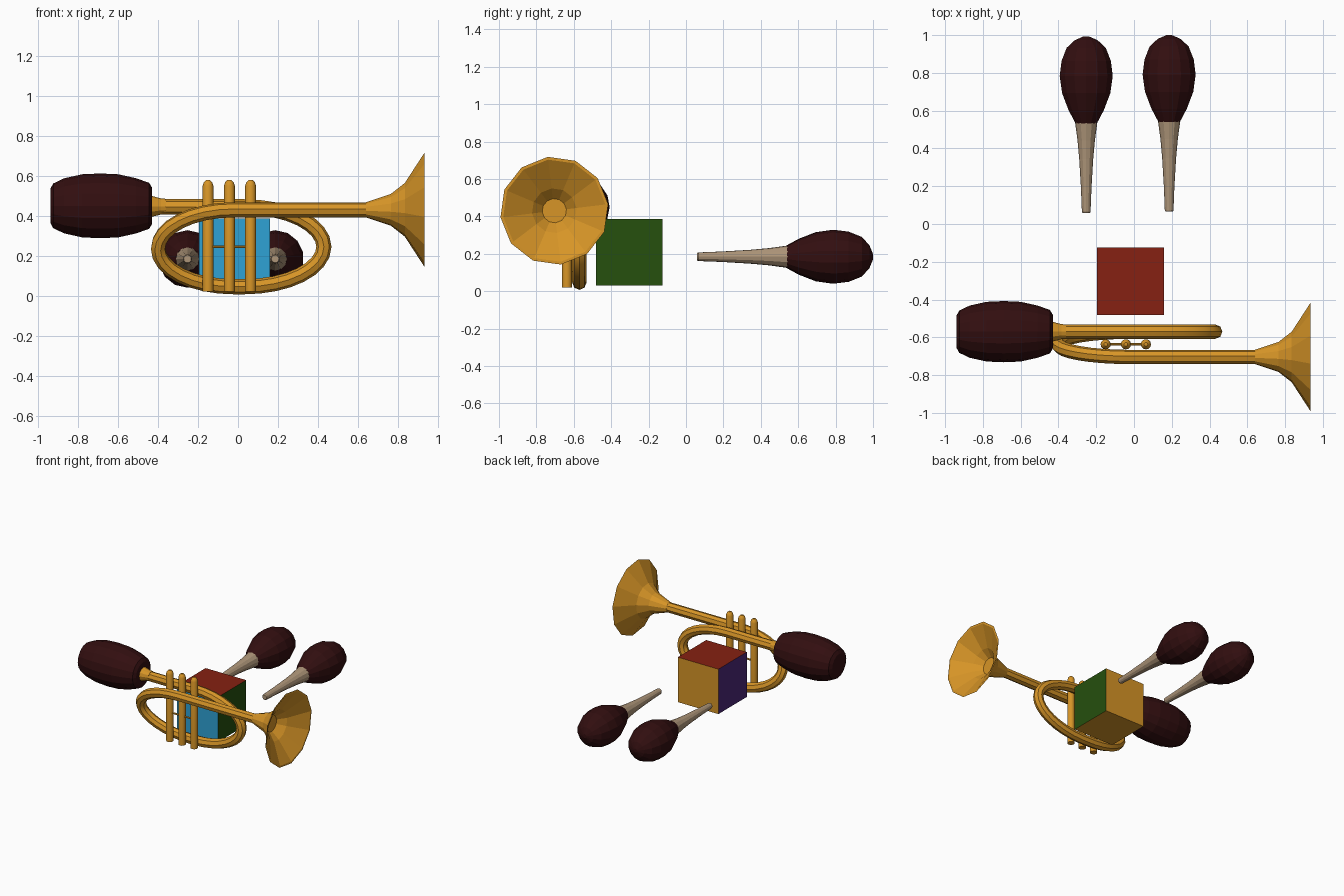
import bpy, bmesh
from math import sin, cos, pi, radians
from mathutils import Vector

if "Cube" in bpy.data.objects:
    bpy.data.objects.remove(bpy.data.objects["Cube"], do_unlink=True)


def material(name, r, g, b):
    m = bpy.data.materials.new(name)
    m.use_nodes = True
    m.diffuse_color = (r, g, b, 1)
    m.node_tree.nodes["Principled BSDF"].inputs["Base Color"].default_value = (r, g, b, 1)
    return m


gold = material("gold", .68, .30, .02)
maroon = material("dark maroon", .032, .0045, .005)
tan = material("tan wood", .42, .30, .19)
blue = material("blue", .028, .36, .66)
green = material("green", .019, .08, .004)
red = material("red", .24, .015, .006)
purple = material("purple", .07, .02, .19)


def add_object(name, mesh, mats, smooth=False):
    for m in mats:
        mesh.materials.append(m)
    ob = bpy.data.objects.new(name, mesh)
    bpy.context.collection.objects.link(ob)
    if smooth:
        bpy.ops.object.select_all(action='DESELECT')
        ob.select_set(True)
        bpy.context.view_layer.objects.active = ob
        bpy.ops.object.shade_smooth_by_angle(angle=radians(40))
    return ob


def lathe(name, profile, axis, origin, mat, sides=12, turn=0.0, smooth=False):
    """Revolve (distance, radius) pairs about an axis and cap both ends."""
    bm = bmesh.new()
    a = "xyz".index(axis)
    rings = []
    for d, r in profile:
        ring = []
        for i in range(sides):
            t = turn + 2 * pi * i / sides
            p = Vector(origin)
            p[a] += d
            p[(a + 1) % 3] += r * cos(t)
            p[(a + 2) % 3] += r * sin(t)
            ring.append(bm.verts.new(p))
        rings.append(ring)
    for lo, hi in zip(rings, rings[1:]):
        for i in range(sides):
            j = (i + 1) % sides
            bm.faces.new((lo[i], lo[j], hi[j], hi[i]))
    bm.faces.new(rings[0])
    bm.faces.new(rings[-1])
    bmesh.ops.recalc_face_normals(bm, faces=bm.faces)
    me = bpy.data.meshes.new(name)
    bm.to_mesh(me)
    bm.free()
    return add_object(name, me, [mat], smooth)


def tube(name, points, radius, mat):
    """Round tube along a path, turned into a mesh."""
    cu = bpy.data.curves.new(name + "_path", 'CURVE')
    cu.dimensions = '3D'
    cu.bevel_depth = radius
    cu.bevel_resolution = 2
    cu.use_fill_caps = True
    sp = cu.splines.new('POLY')
    sp.points.add(len(points) - 1)
    for q, p in zip(sp.points, points):
        q.co = (*p, 1)
    tmp = bpy.data.objects.new(name + "_path", cu)
    bpy.context.collection.objects.link(tmp)
    bpy.context.view_layer.update()
    dg = bpy.context.evaluated_depsgraph_get()
    me = bpy.data.meshes.new_from_object(tmp.evaluated_get(dg))
    bpy.data.objects.remove(tmp, do_unlink=True)
    me.name = name
    me.materials.clear()
    return add_object(name, me, [mat], True)


# Horn tubing: back pipe, round the loop, forward to the front pipe
path = [(-.42, -.57, .445)]
steps = 16
for i in range(steps + 1):
    t = pi / 2 - pi * i / steps
    path.append((.03 + .40 * cos(t), -.57, .245 + .2 * sin(t)))
for i in range(steps + 1):
    t = -pi / 2 + pi * i / steps
    path.append((-.02 - .38 * cos(t), -.637 - .067 * sin(t), .2375 + .1925 * sin(t)))
path.append((.66, -.704, .43))
tube("horn_tubing", path, .038, gold)

# Flared bell with a hollow inside and a flat throat
lathe("horn_bell",
      [(.64, .038), (.765, .08), (.835, .135), (.935, .29), (.935, .275), (.84, .12), (.785, .065)],
      'x', (0, -.704, .43), gold, 12, radians(7))

# Collar and squeeze bulb
lathe("horn_collar", [(-.45, .056), (-.43, .052), (-.385, .04), (-.36, .038)],
      'x', (0, -.57, .447), gold)
lathe("squeeze_bulb",
      [(-.94, .085), (-.925, .112), (-.87, .138), (-.78, .158), (-.69, .162),
       (-.60, .158), (-.51, .138), (-.445, .115), (-.43, .09)],
      'x', (0, -.57, .45), maroon, 16)

# Valves with rounded tops and the thin rod that joins them
for i, x in enumerate((-.15, -.043, .063)):
    lathe(f"valve_{i + 1}", [(.02, .027), (.55, .027), (.568, .021), (.579, .01)],
          'z', (x, -.637, 0), gold, 12, smooth=True)
lathe("valve_rod", [(-.15, .007), (.063, .007)], 'x', (0, -.637, .245), gold, 8)

# Toy block, coloured by the direction of each face
bm = bmesh.new()
bmesh.ops.create_cube(bm, size=.355)
bmesh.ops.translate(bm, verts=bm.verts, vec=(-.018, -.303, .208))
bm.normal_update()
for f in bm.faces:
    n = f.normal
    if n.y < -.5:
        f.material_index = 1
    elif n.x > .5:
        f.material_index = 2
    elif n.z > .5:
        f.material_index = 3
    elif n.x < -.5:
        f.material_index = 4
me = bpy.data.meshes.new("toy_block")
bm.to_mesh(me)
bm.free()
add_object("toy_block", me, [gold, blue, green, red, purple])

# Pair of shakers
for side, x, y in (("right", -.253, -.007), ("left", .186, 0)):
    at = (x, y, .184)
    lathe(side + "_shaker_handle",
          [(.065, .019), (.072, .023), (.2, .028), (.35, .037), (.45, .046), (.545, .059)],
          'y', at, tan, 12)
    lathe(side + "_shaker_head",
          [(.54, .058), (.61, .096), (.70, .131), (.79, .144), (.87, .134),
           (.94, .106), (.98, .062), (1.0, .015)],
          'y', at, maroon, 14)
